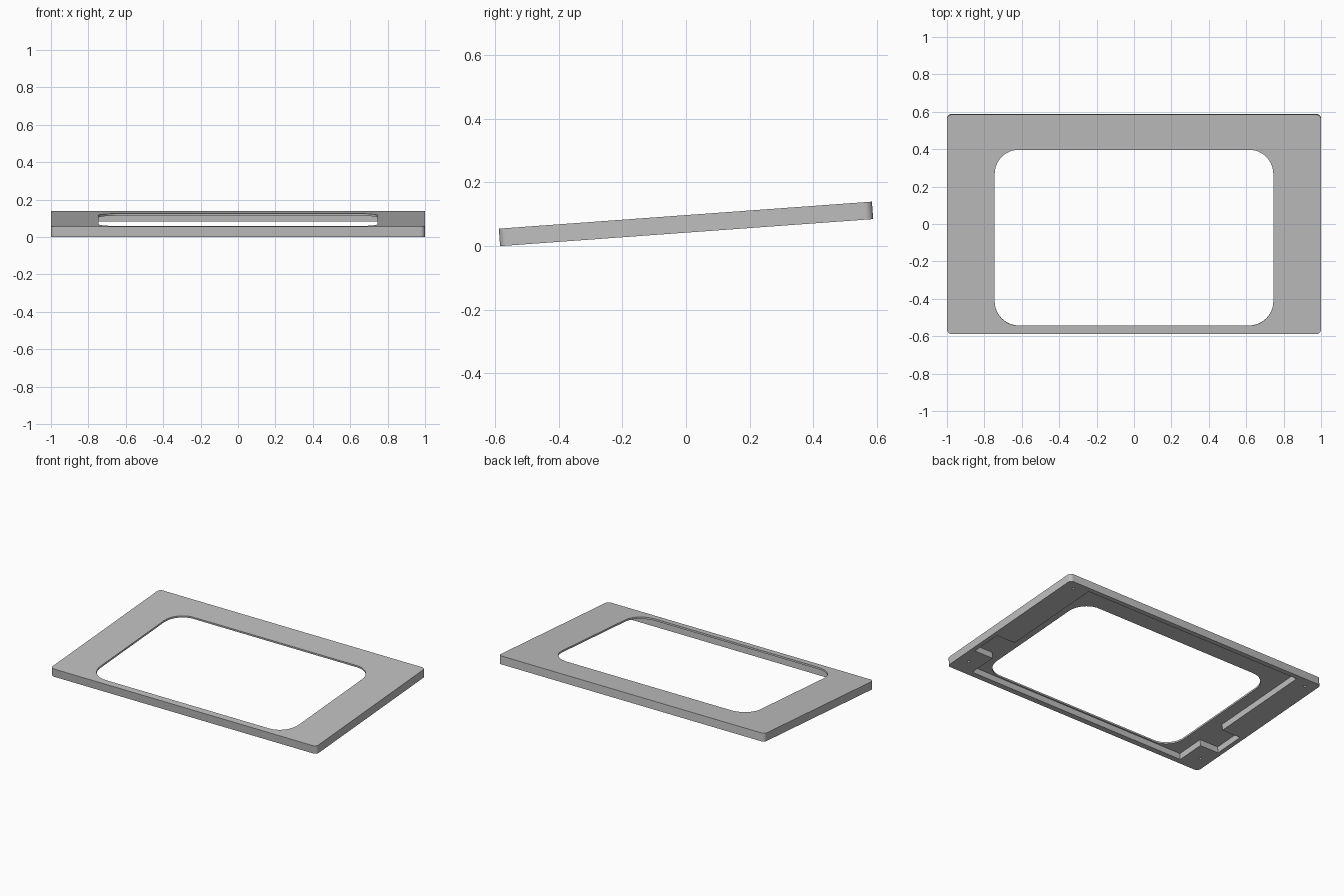
import bpy, bmesh, math
from mathutils import Matrix

if "Cube" in bpy.data.objects:
    bpy.data.objects.remove(bpy.data.objects["Cube"], do_unlink=True)

LENGTH, THICK, SKIN = 1.176, 0.055, 0.012
TILT = math.radians(4.14)

grey = bpy.data.materials.new("plain_grey")
grey.use_nodes = True
colour = (0.52, 0.52, 0.52, 1)
grey.diffuse_color = colour
grey.node_tree.nodes["Principled BSDF"].inputs["Base Color"].default_value = colour


def prism(name, outline, z0, z1):
    """Extrude a flat outline between two heights."""
    bm = bmesh.new()
    face = bm.faces.new([bm.verts.new((x, y, z0)) for x, y in outline])
    top = bmesh.ops.extrude_face_region(bm, geom=[face])["geom"]
    bmesh.ops.translate(bm, vec=(0, 0, z1 - z0),
                        verts=[v for v in top if isinstance(v, bmesh.types.BMVert)])
    bmesh.ops.recalc_face_normals(bm, faces=bm.faces)
    mesh = bpy.data.meshes.new(name)
    bm.to_mesh(mesh)
    bm.free()
    mesh.materials.append(grey)
    obj = bpy.data.objects.new(name, mesh)
    bpy.context.collection.objects.link(obj)
    return obj


def rounded(x0, x1, y0, y1, r, steps):
    """Rectangle outline with rounded corners."""
    centres = [(x1 - r, y1 - r), (x0 + r, y1 - r), (x0 + r, y0 + r), (x1 - r, y0 + r)]
    return [(cx + r * math.cos(a), cy + r * math.sin(a))
            for q, (cx, cy) in enumerate(centres)
            for a in [math.pi / 2 * (q + i / steps) for i in range(steps + 1)]]


def circle(cx, cy, r, n):
    return [(cx + r * math.cos(math.tau * i / n), cy + r * math.sin(math.tau * i / n))
            for i in range(n)]


# Plate with slightly rounded corners
bottom, top = -THICK / 2, THICK / 2
frame = prism("bezel_frame", rounded(-1, 1, -LENGTH / 2, LENGTH / 2, 0.025, 6), bottom, top)

# Underside recess with a pocket on each side
half = [(0.83, -0.552), (0.83, -0.36), (0.97, -0.36), (0.97, -0.15), (0.83, -0.15), (0.83, 0.557)]
recess = half + [(-x, y) for x, y in reversed(half)]
cutters = [prism("recess_cutter", recess, bottom - 0.1, top - SKIN)]

# Window opening
cutters.append(prism("window_cutter", rounded(-0.745, 0.745, -0.543, 0.4, 0.13, 10), -0.2, 0.2))

# Blind screw holes in the corners
for sx in (-1, 1):
    for y in (-0.475, 0.525):
        cutters.append(prism("screw_hole_cutter", circle(sx * 0.925, y, 0.009, 16),
                             bottom - 0.1, top - SKIN))

for cutter in cutters:
    cutter.hide_render = True
    mod = frame.modifiers.new(cutter.name, "BOOLEAN")
    mod.operation, mod.solver, mod.object = "DIFFERENCE", "EXACT", cutter

# Bake the cuts, then drop the cutters
bpy.context.view_layer.update()
baked = bpy.data.meshes.new_from_object(
    frame.evaluated_get(bpy.context.evaluated_depsgraph_get()))
frame.modifiers.clear()
frame.data = baked
for cutter in cutters:
    bpy.data.objects.remove(cutter, do_unlink=True)

# Tilt the frame so its back edge is raised, front edge on the ground
frame.data.transform(Matrix.Rotation(TILT, 4, "X"))
lowest = min(v.co.z for v in frame.data.vertices)
frame.data.transform(Matrix.Translation((0, 0, -lowest)))

bpy.ops.object.select_all(action="DESELECT")
frame.select_set(True)
bpy.context.view_layer.objects.active = frame
bpy.ops.object.shade_smooth_by_angle(angle=math.radians(30))
